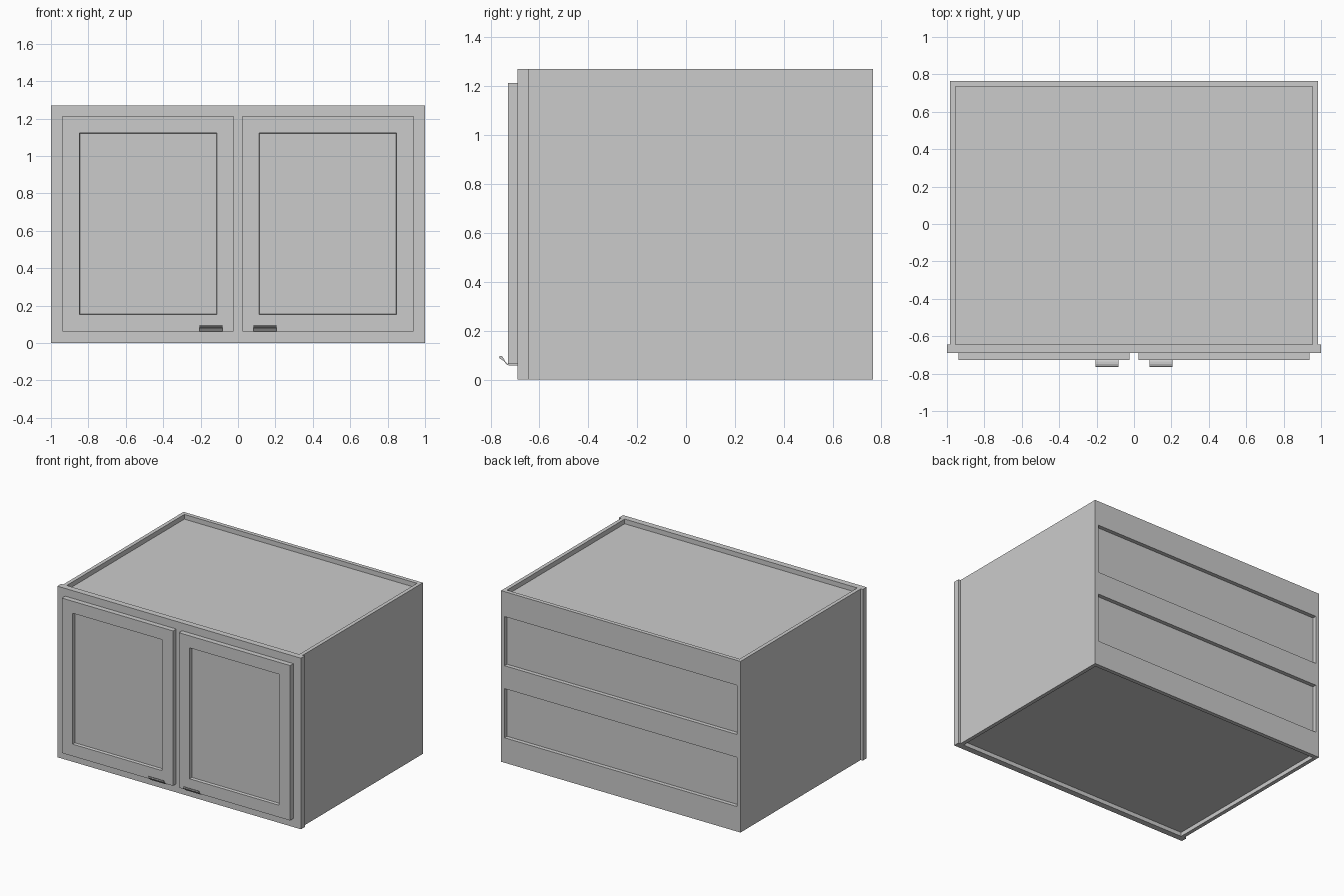
import bpy, bmesh

if "Cube" in bpy.data.objects:
    bpy.data.objects.remove(bpy.data.objects["Cube"])

HEIGHT = 1.27
FRAME_FRONT, FRAME_BACK, BACK = -0.69, -0.645, 0.765
DOOR_FRONT = -0.728
SIDE_OUT, SIDE_IN = 0.983, 0.955
BOARD = 0.03


def finish(name, bm):
    bmesh.ops.recalc_face_normals(bm, faces=bm.faces)
    mesh = bpy.data.meshes.new(name)
    bm.to_mesh(mesh)
    bm.free()
    obj = bpy.data.objects.new(name, mesh)
    bpy.context.collection.objects.link(obj)
    return obj


def box_bm(x, y, z):
    bm = bmesh.new()
    bmesh.ops.create_cube(bm, size=1)
    for v in bm.verts:
        v.co = [r[0] if c < 0 else r[1] for c, r in zip(v.co, (x, y, z))]
    return bm


def box(name, x, y, z):
    return finish(name, box_bm(x, y, z))


def extrude_x(name, profile, x0, x1):
    bm = bmesh.new()
    face = bm.faces.new([bm.verts.new((x0, y, z)) for y, z in profile])
    ext = bmesh.ops.extrude_face_region(bm, geom=[face])
    for v in ext["geom"]:
        if isinstance(v, bmesh.types.BMVert):
            v.co.x = x1
    return finish(name, bm)


# Carcass: side, top and bottom boards
for side, s in (("left", -1), ("right", 1)):
    box(f"{side}_side", sorted((s * SIDE_IN, s * SIDE_OUT)),
        (FRAME_BACK, BACK), (0, HEIGHT))
inner_x = (-SIDE_IN, SIDE_IN)
inner_y = (FRAME_BACK, BACK - BOARD)
box("bottom_board", inner_x, inner_y, (0.03, 0.03 + BOARD))
box("top_board", inner_x, inner_y, (HEIGHT - 0.035 - BOARD, HEIGHT - 0.035))

# Back: thin panel with three horizontal rails behind it
box("back_panel", inner_x, (BACK - BOARD - 0.015, BACK - BOARD), (0.06, HEIGHT - 0.065))
for name, z in (("lower", (0, 0.185)), ("middle", (0.55, 0.72)), ("upper", (1.085, HEIGHT))):
    box(f"{name}_back_rail", inner_x, (BACK - BOARD, BACK), z)

# Face frame: stiles and rails
frame_y = (FRAME_FRONT, FRAME_BACK)
for name, x in (("left", (-1, -0.88)), ("centre", (-0.06, 0.06)), ("right", (0.88, 1))):
    z = (0.12, HEIGHT - 0.12) if name == "centre" else (0, HEIGHT)
    box(f"{name}_frame_stile", x, frame_y, z)
box("bottom_frame_rail", (-0.88, 0.88), frame_y, (0, 0.12))
box("top_frame_rail", (-0.88, 0.88), frame_y, (HEIGHT - 0.12, HEIGHT))


# Door: slab with a recessed centre panel
def door(name, x0, x1):
    bm = box_bm((x0, x1), (DOOR_FRONT, FRAME_FRONT), (0.063, 1.213))
    front = min(bm.faces, key=lambda f: f.calc_center_median().y)
    bmesh.ops.inset_region(bm, faces=[front], thickness=0.126)
    bmesh.ops.inset_region(bm, faces=[front], thickness=0.004)
    for v in front.verts:
        v.co.y += 0.022
    return finish(name, bm)


door("left_door", -0.937, -0.024)
door("right_door", 0.024, 0.937)

# Handles: tab pulls hooked under the doors with a thick curled lip
pull = [(-0.69, 0.058), (-0.726, 0.058), (-0.735, 0.063), (-0.744, 0.074),
        (-0.753, 0.081), (-0.762, 0.085), (-0.765, 0.091), (-0.762, 0.097),
        (-0.754, 0.096), (-0.747, 0.088), (-0.741, 0.076), (-0.732, 0.066),
        (-0.728, 0.063), (-0.69, 0.063)]
extrude_x("left_handle", pull, -0.205, -0.082)
extrude_x("right_handle", pull, 0.082, 0.205)
